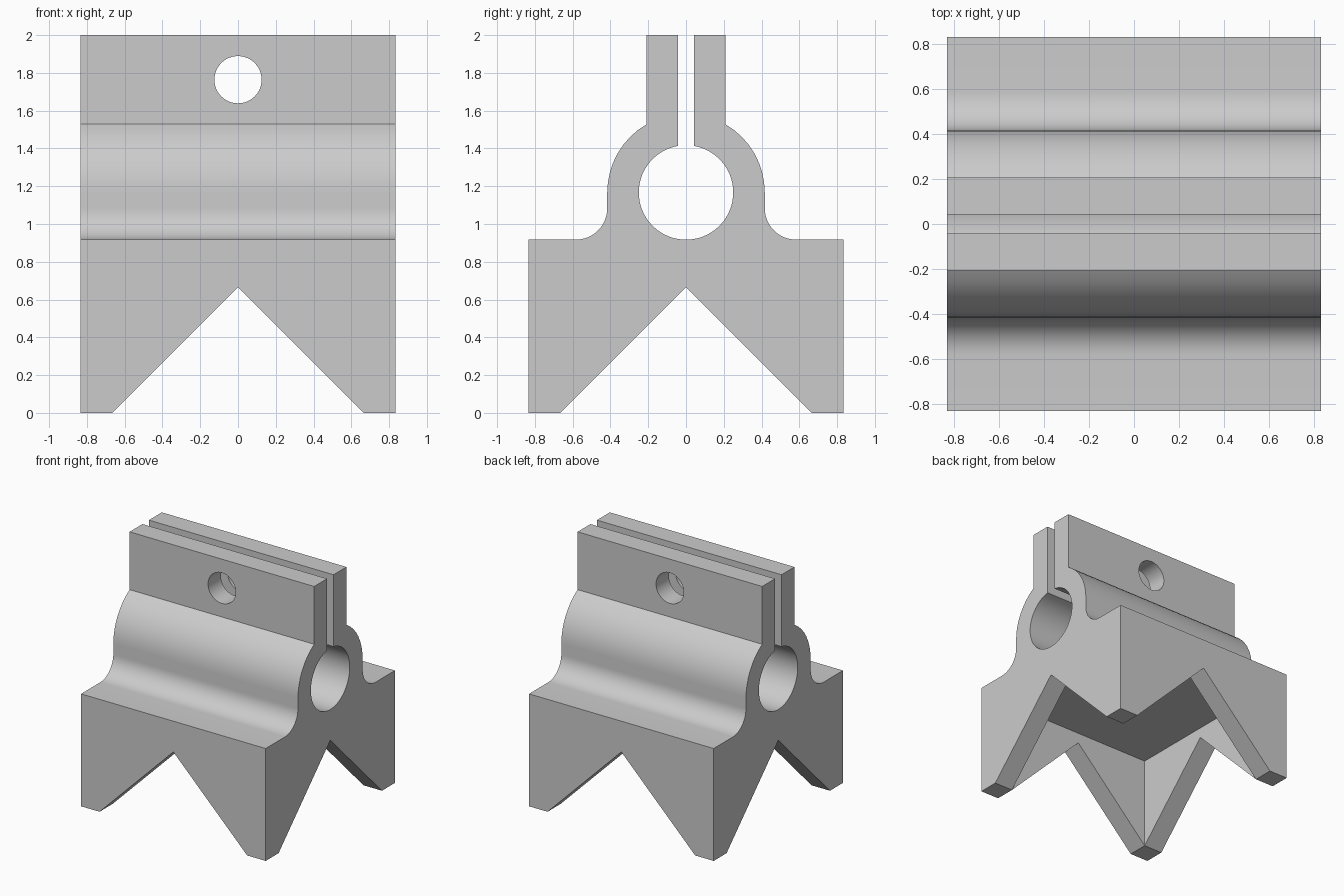
import bpy, bmesh
from math import sin, cos, asin, radians, pi

cube = bpy.data.objects.get("Cube")
if cube:
    bpy.data.objects.remove(cube, do_unlink=True)

HALF, WALL = 0.833, 0.167
SHELF, BORE_Z, TOP = 0.917, 1.167, 2.0
BORE_R, RING_R = 0.25, 0.417
GAP, EAR = 0.042, 0.208

grey = bpy.data.materials.new("light grey")
grey.use_nodes = True
colour = (0.6, 0.6, 0.6, 1)
grey.diffuse_color = colour
grey.node_tree.nodes["Principled BSDF"].inputs["Base Color"].default_value = colour


def arc(cy, cz, r, start, end, steps):
    """Points on an arc, angles in radians from +y towards +z."""
    angles = [start + (end - start) * i / steps for i in range(steps + 1)]
    return [(cy + r * cos(a), cz + r * sin(a)) for a in angles]


def prism(name, points, axis, start, end):
    """Extrude a 2D outline along x or y."""
    def place(p, t):
        return (t, p[0], p[1]) if axis == "x" else (p[0], t, p[1])
    bm = bmesh.new()
    face = bm.faces.new([bm.verts.new(place(p, start)) for p in points])
    new = bmesh.ops.extrude_face_region(bm, geom=[face])["geom"]
    for v in new:
        if isinstance(v, bmesh.types.BMVert):
            v.co = place((v.co.y if axis == "x" else v.co.x, v.co.z), end)
    bmesh.ops.recalc_face_normals(bm, faces=bm.faces)
    mesh = bpy.data.meshes.new(name)
    bm.to_mesh(mesh)
    bm.free()
    mesh.materials.append(grey)
    obj = bpy.data.objects.new(name, mesh)
    bpy.context.collection.objects.link(obj)
    return obj


# Right half of the clamp outline: shelf, fillet, ring, ear and bore
half = [(HALF, 0), (HALF, SHELF)]
half += arc(RING_R + WALL, SHELF + WALL, WALL, 1.5 * pi, pi, 12)
half += arc(0, BORE_Z, RING_R, 0, pi / 2 - asin(EAR / RING_R), 8)
half += [(EAR, TOP), (GAP, TOP)]
half += arc(0, BORE_Z, BORE_R, pi / 2 - asin(GAP / BORE_R), -pi / 2, 32)
outline = half + [(-y, z) for y, z in reversed(half[:-1])]
clamp = prism("clamp_block", outline, "x", -HALF, HALF)

# Hollow underside, a notch through each pair of walls, and the bolt hole
inner = HALF - WALL
ceiling = SHELF - WALL
notch = [(-inner - 0.1, -0.1), (0, inner), (inner + 0.1, -0.1)]
cutters = [
    prism("cavity_cutter", [(-inner, -0.1), (inner, -0.1), (inner, ceiling), (-inner, ceiling)],
          "x", -inner, inner),
    prism("side_notch_cutter", notch, "x", -1, 1),
    prism("front_notch_cutter", notch, "y", -1, 1),
    prism("bolt_hole_cutter", arc(0, (TOP + 1.528) / 2, 0.125, 0, 2 * pi * 47 / 48, 47), "y", -1, 1),
]
bpy.context.view_layer.objects.active = clamp
for cutter in cutters:
    mod = clamp.modifiers.new(cutter.name, "BOOLEAN")
    mod.operation = "DIFFERENCE"
    mod.solver = "EXACT"
    mod.object = cutter
    bpy.ops.object.modifier_apply(modifier=mod.name)
    bpy.data.objects.remove(cutter, do_unlink=True)

bpy.ops.object.select_all(action="DESELECT")
clamp.select_set(True)
bpy.ops.object.shade_smooth_by_angle(angle=radians(30))
